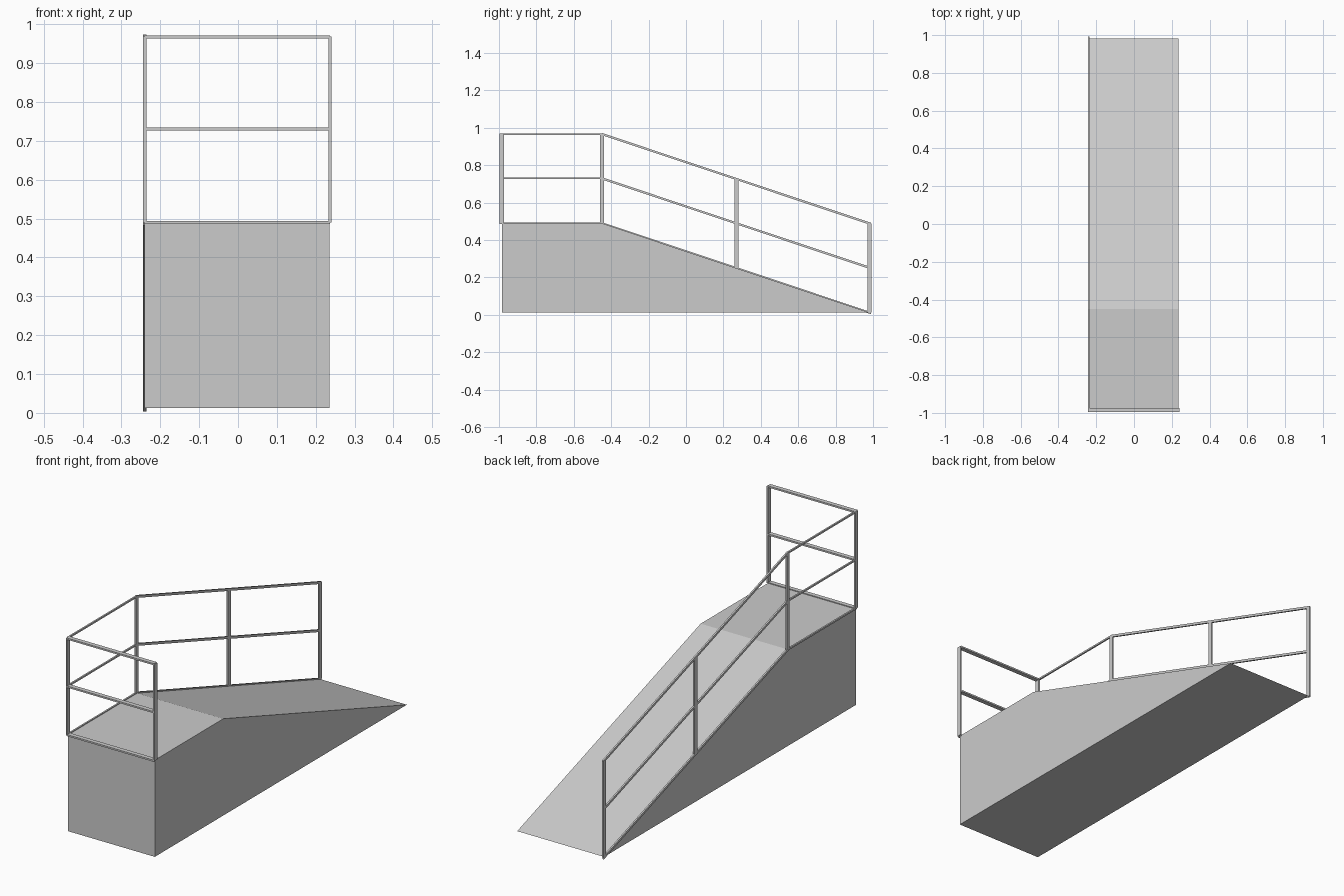
import bpy
import bmesh
from mathutils import Vector

cube = bpy.data.objects.get("Cube")
if cube:
    bpy.data.objects.remove(cube, do_unlink=True)


def material(name, value):
    mat = bpy.data.materials.new(name)
    mat.use_nodes = True
    colour = (value, value, value, 1)
    mat.diffuse_color = colour
    mat.node_tree.nodes["Principled BSDF"].inputs["Base Color"].default_value = colour
    return mat


grey = material("light grey", 0.6)


def extrude_profile(name, points, shift):
    """Extrude a closed planar outline along a vector."""
    bm = bmesh.new()
    face = bm.faces.new([bm.verts.new(p) for p in points])
    new = bmesh.ops.extrude_face_region(bm, geom=[face])["geom"]
    verts = [v for v in new if isinstance(v, bmesh.types.BMVert)]
    bmesh.ops.translate(bm, vec=shift, verts=verts)
    bmesh.ops.recalc_face_normals(bm, faces=bm.faces)
    mesh = bpy.data.meshes.new(name)
    bm.to_mesh(mesh)
    bm.free()
    mesh.materials.append(grey)
    obj = bpy.data.objects.new(name, mesh)
    bpy.context.collection.objects.link(obj)
    return obj


def bar(name, start, end, u, v):
    """Rectangular bar from start to end; u and v are half-size vectors."""
    start, end, u, v = map(Vector, (start, end, u, v))
    corners = [start + a * u + b * v for a, b in ((-1, -1), (1, -1), (1, 1), (-1, 1))]
    return extrude_profile(name, corners, end - start)


# Key positions
side, front, crest, foot = -0.24, -0.985, -0.45, 0.982
base, deck, drop = 0.012, 0.49, 0.478
thin, wide = 0.004, 0.011
levels = {"lower": deck, "middle": 0.73, "upper": 0.967}


def floor_height(y):
    return deck - drop * max(0, y - crest) / (foot - crest)


# Solid platform and slope
outline = [(front, base), (foot, base), (crest, deck), (front, deck)]
extrude_profile("ramp_body", [(side, y, z) for y, z in outline], (0.475, 0, 0))

# Upright posts
posts = {"front_right_post": (side, front), "front_left_post": (0.237, front),
         "crest_post": (side, crest), "slope_post": (side, 0.27), "foot_post": (side, foot)}
for name, (x, y) in posts.items():
    z = floor_height(y)
    bar(name, (x, y, z), (x, y, z + drop), (thin, 0, 0), (0, wide, 0))

# Horizontal and sloping rails at each level
for level, z in levels.items():
    bar(level + "_front_rail", (side, front, z), (0.237, front, z), (0, wide, 0), (0, 0, thin))
    bar(level + "_deck_rail", (side, front, z), (side, crest, z), (thin, 0, 0), (0, 0, thin))
    bar(level + "_slope_rail", (side, crest, z), (side, foot + 0.008, z - drop - 0.003),
        (thin, 0, 0), (0, 0, 0.006))
